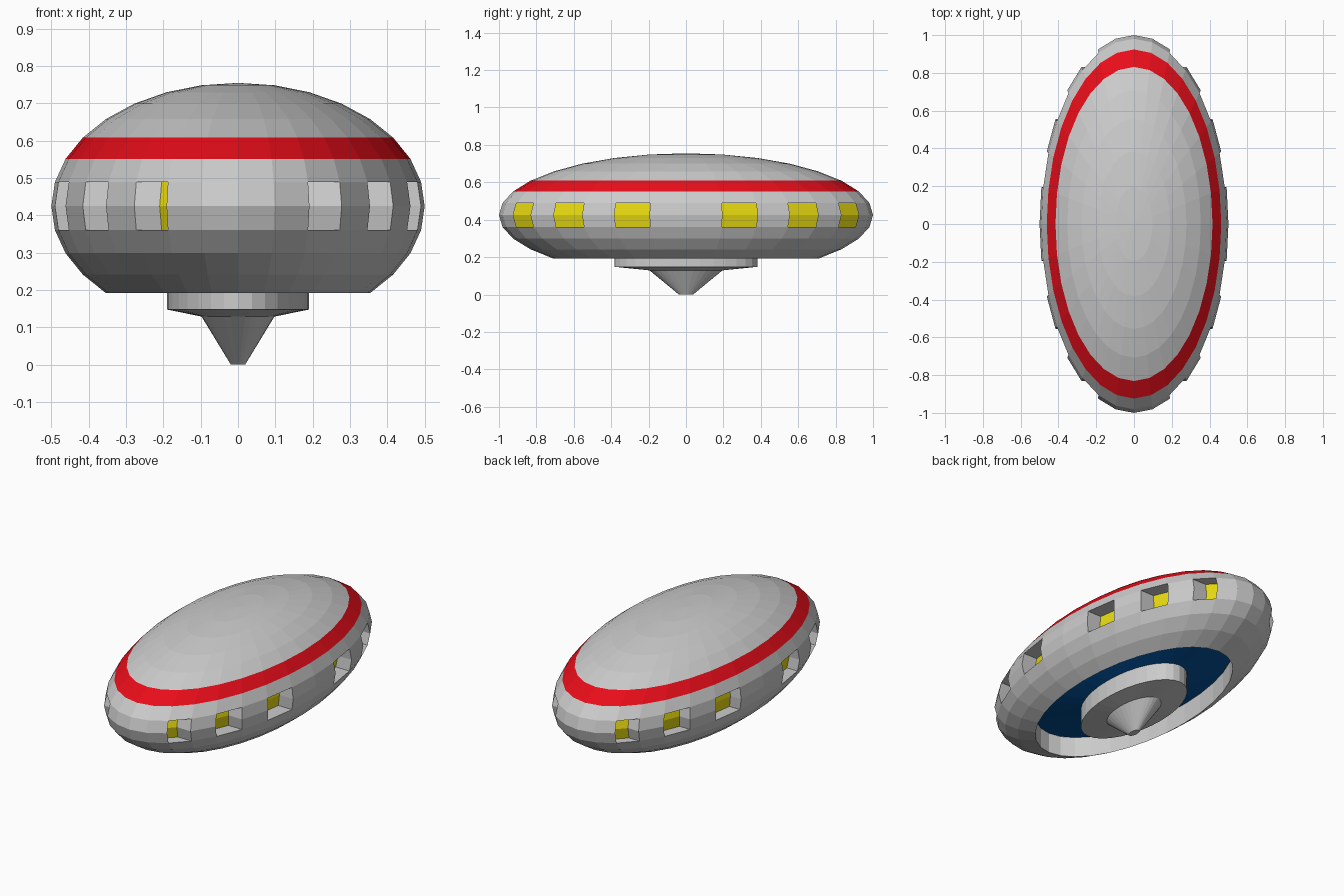
import bpy, bmesh
from math import sin, cos, pi

if "Cube" in bpy.data.objects:
    bpy.data.objects.remove(bpy.data.objects["Cube"])

N = 32  # sides round the oval


def material(name, rgb):
    m = bpy.data.materials.new(name)
    m.diffuse_color = (*rgb, 1)
    m.use_nodes = True
    m.node_tree.nodes["Principled BSDF"].inputs["Base Color"].default_value = m.diffuse_color
    return m


GREY = material("grey", (0.8, 0.8, 0.8))
RED = material("red", (0.8, 0.004, 0.01))
YELLOW = material("yellow", (0.8, 0.7, 0.005))
BLUE = material("blue", (0.0, 0.08, 0.32))


def oval_loft(profile):
    """Sweep (radius, z) points round an oval half as wide as it is long."""
    bm = bmesh.new()
    rings = [[bm.verts.new((0.5 * r * sin(2 * pi * k / N), -r * cos(2 * pi * k / N), z))
              for k in range(N)] for r, z in profile]
    rows = []
    for a, b in zip(rings, rings[1:]):
        rows.append([bm.faces.new((a[k], b[k], b[(k + 1) % N], a[(k + 1) % N]))
                     for k in range(N)])
    return bm, rings, rows


def finish(bm, name, mats):
    bmesh.ops.remove_doubles(bm, verts=bm.verts, dist=1e-5)
    bmesh.ops.recalc_face_normals(bm, faces=bm.faces)
    me = bpy.data.meshes.new(name)
    bm.to_mesh(me)
    bm.free()
    for m in mats:
        me.materials.append(m)
    ob = bpy.data.objects.new(name, me)
    bpy.context.collection.objects.link(ob)
    return ob


# Hull: squashed sphere, cut off below, with a straight wall up into the recess
profile = [(sin(pi * i / 16), 0.425 + 0.33 * cos(pi * i / 16)) for i in range(13)]
profile[0] = (0, 0.755)
profile.append((profile[-1][0], 0.31))
bm, rings, rows = oval_loft(profile)

# Red stripe
for f in rows[5]:
    f.material_index = 1

# Windows: sunk straight sideways, with yellow panes
for first, depth in ((0, -0.088), (16, 0.068)):
    for c in (2, 4, 6, 9, 11, 13):
        faces = [rows[7][first + c], rows[8][first + c]]
        new = bmesh.ops.extrude_face_region(bm, geom=faces)["geom"]
        verts = [g for g in new if isinstance(g, bmesh.types.BMVert)]
        for g in new:
            if isinstance(g, bmesh.types.BMFace):
                g.material_index = 2
        bmesh.ops.translate(bm, verts=verts, vec=(depth, 0, 0))
        bmesh.ops.delete(bm, geom=faces, context='FACES')
finish(bm, "hull", [GREY, RED, YELLOW])

# Blue underside panel between hull and engine
bm, rings, rows = oval_loft([(0.707, 0.31), (0.381, 0.25)])
panel = finish(bm, "underside_panel", [BLUE])
for p in panel.data.polygons:  # face downwards
    if p.normal.z > 0:
        p.flip()

# Engine: round drum with a pointed nozzle
bm, rings, rows = oval_loft([(0.381, 0.25), (0.381, 0.148), (0.195, 0.129), (0.038, 0.0)])
bm.faces.new(rings[-1])
finish(bm, "engine", [GREY])
